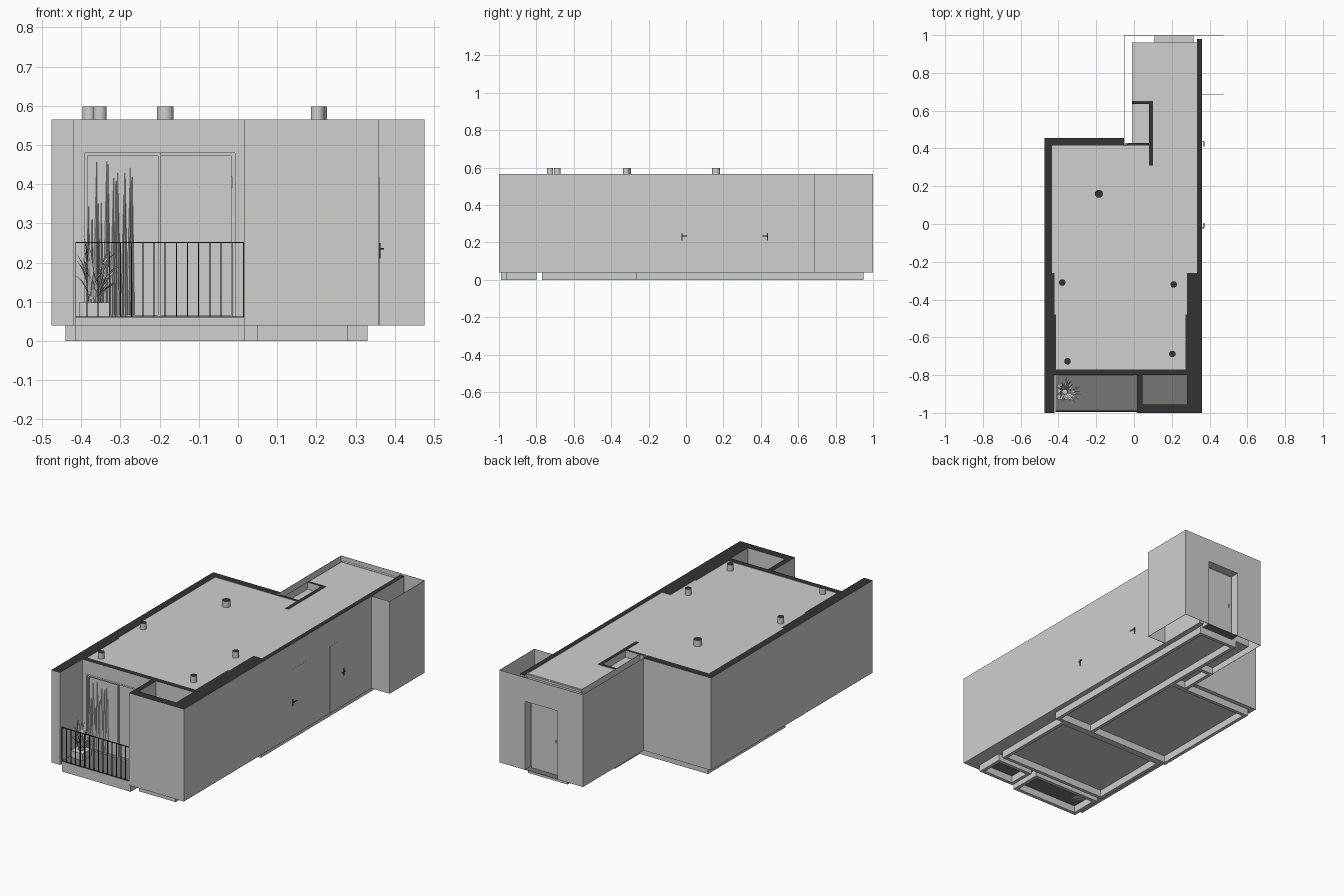
import bpy, bmesh, math, random
from mathutils import Vector

cube = bpy.data.objects.get("Cube")
if cube:
    bpy.data.objects.remove(cube, do_unlink=True)

random.seed(4)
BASE, TOP = 0.04, 0.565        # underside of walls, top of walls
FRONT, BACK = -1.0, 1.0
SIDE = .36                     # outer face of the long right wall
THIN = 0.002


def material(name, r, g, b):
    m = bpy.data.materials.new(name)
    m.use_nodes = True
    m.diffuse_color = (r, g, b, 1)
    m.node_tree.nodes["Principled BSDF"].inputs["Base Color"].default_value = (r, g, b, 1)
    return m


PLASTER = material("plaster_grey", .62, .635, .625)
CUT = material("cut_wall_charcoal", .033, .033, .033)
FLOOR = material("floor_dark_grey", .19, .183, .178)
METAL = material("metal_black", .02, .02, .02)


def finish(name, bm, main, cap=None, caps=lambda n: n.z > 0.9):
    """Make an object; faces whose normal passes the rule get the cap colour."""
    bm.normal_update()
    mesh = bpy.data.meshes.new(name)
    mesh.materials.append(main)
    if cap:
        mesh.materials.append(cap)
        for f in bm.faces:
            f.material_index = int(caps(f.normal))
    bm.to_mesh(mesh)
    bm.free()
    obj = bpy.data.objects.new(name, mesh)
    bpy.context.scene.collection.objects.link(obj)
    return obj


def add_box(bm, x0, x1, y0, y1, z0=BASE, z1=TOP):
    verts = bmesh.ops.create_cube(bm, size=1)["verts"]
    low, high = Vector((x0, y0, z0)), Vector((x1, y1, z1))
    for v in verts:
        v.co = Vector(l + (c + 0.5) * (h - l) for l, h, c in zip(low, high, v.co))


def boxes(name, items, main=PLASTER, cap=None, **rule):
    bm = bmesh.new()
    for item in items:
        add_box(bm, *item)
    return finish(name, bm, main, cap, **rule)


def ring(x0, x1, y0, y1, t=0.02):
    """Four beams around a rectangle, under the floor."""
    return [(x0, x0 + t, y0, y1, 0, BASE), (x1 - t, x1, y0, y1, 0, BASE),
            (x0 + t, x1 - t, y0, y0 + t, 0, BASE), (x0 + t, x1 - t, y1 - t, y1, 0, BASE)]


# Outer walls with dark cut tops
boxes("left_wall", [(-.475, -.42, FRONT, -.26), (-.475, -.435, -.26, .455),
                    (-.42, -.412, -.77, -.48)], cap=CUT)
boxes("right_wall", [(.28, SIDE, FRONT, -.26), (.333, SIDE, -.26, .98),
                     (.272, .28, -.77, -.48)], cap=CUT)
boxes("rear_wall", [(-.435, -.052, .415, .455)], cap=CUT)
boxes("front_shaft_walls", [(.015, .045, FRONT, -.8), (.045, .28, FRONT, -.955)], cap=CUT)

# Wall behind the balcony, with the window opening
WX0, WX1, WZ0, WZ1 = -.4, 0, .05, .488
boxes("balcony_wall", [(-.42, WX0, -.8, -.77), (WX1, .28, -.8, -.77),
                       (WX0, WX1, -.8, -.77, WZ1, TOP),
                       (WX0, WX1, -.8, -.77, BASE, WZ0)], cap=CUT)

# Partitions around the inner shaft
boxes("inner_partitions", [(-.01, .1, .635, .65), (.08, .1, .31, .635),
                           (-.035, .09, .415, .43)], cap=CUT)
boxes("inner_shaft_cover", [(-.008, .08, .43, .635, .52, .525)])

# Entrance hall: thin skins, with a recessed door at the rear
HX = -.052
DX0, DX1, DTOP = .11, .312, .43
boxes("hall_side_skins", [(HX, HX + THIN, .43, BACK), (-.01, -.01 + THIN, .43, .95)])
boxes("hall_rear_skin", [(HX, DX0, BACK - THIN, BACK), (DX1, .475, BACK - THIN, BACK),
                         (DX0, DX1, BACK - THIN, BACK, DTOP, TOP)])
boxes("hall_annex_skin", [(SIDE, .475, .685, .685 + THIN),
                          (.475 - THIN, .475, .685, BACK)])
boxes("hall_inner_wall", [(-.008, .333, .94, .95)])
boxes("entrance_reveal", [(DX0 - THIN, DX0, .95, BACK, BASE, DTOP),
                          (DX1, DX1 + THIN, .95, BACK, BASE, DTOP),
                          (DX0, DX1, .95, BACK, DTOP, DTOP + THIN)])
boxes("entrance_threshold", [(DX0, DX1, .95, BACK, BASE, BASE + THIN)], FLOOR)
boxes("entrance_door", [(DX0 + .012, DX1 - .012, .95, .962, BASE + THIN, DTOP - .012)])

# Ceiling, level with the wall tops
boxes("ceiling", [(-.435, .333, -.77, .415, .55, TOP - .002),
                  (.1, .333, .415, .96, .55, TOP - .002),
                  (-.01, .1, .65, .96, .55, TOP - .002)])

# Floors: plaster underside indoors, dark on both sides outdoors
both = dict(cap=FLOOR, caps=lambda n: abs(n.z) > 0.9)
boxes("room_floor", [(-.435, .333, -.77, .42, BASE, .06),
                     (-.008, .333, .42, .94, BASE, .06)], cap=FLOOR)
boxes("balcony_floor", [(-.415, .015, -.995, -.8, BASE, .06)], **both)
boxes("front_shaft_floor", [(.045, .28, -.955, -.8, BASE, .06)], **both)

# Foundation beams under each room
beams = [(-.415, .018, -.99, -.8), (.05, .28, -.96, -.8), (-.415, .28, -.77, -.265),
         (-.44, .1, -.265, .43), (.08, .33, -.265, .95), (-.01, .1, .42, .65)]
boxes("foundation_beams", [b for room in beams for b in ring(*room)])

# Sliding window: frame, two sashes and glass
T = .008
MID = (WX0 + WX1) / 2


def frame(x0, x1, z0, z1, y0, y1, t=T):
    return [(x0, x0 + t, y0, y1, z0, z1), (x1 - t, x1, y0, y1, z0, z1),
            (x0 + t, x1 - t, y0, y1, z0, z0 + t), (x0 + t, x1 - t, y0, y1, z1 - t, z1)]


boxes("window_frame", frame(WX0, WX1, WZ0, WZ1, -.802, -.78))
boxes("window_sashes", frame(WX0 + T, MID + T / 2, WZ0 + T, WZ1 - T, -.795, -.787)
      + frame(MID - T / 2, WX1 - T, WZ0 + T, WZ1 - T, -.79, -.782))
boxes("window_glass", [(WX0 + T, WX1 - T, -.786, -.782, WZ0 + T, WZ1 - T)])
boxes("window_handle", [(-.018, -.014, -.8, -.79, .39, .42)])

# Curtain folds standing against the glass
bm = bmesh.new()
for i in range(14):
    x = -.38 + i * .0085
    tip = random.uniform(.33, .48)
    w = random.uniform(.004, .008)
    foot = [bm.verts.new(p) for p in ((x - w, -.786, .06), (x, -.796, .06), (x + w, -.786, .06))]
    peak = bm.verts.new((x + random.uniform(-.005, .005), -.787, tip))
    for a, b in zip(foot, foot[1:]):
        bm.faces.new((a, b, peak))
finish("curtain_folds", bm, PLASTER)

# Balcony railing
RX0, RX1, RY, RTOP = -.415, .015, -.99, .253
B = .0012
bars = [(RX0, RX1, RY - .003, RY + .003, RTOP - .003, RTOP),
        (RX0, RX1, RY - B, RY + B, .06, .062)]
count = 15
for i in range(count + 1):
    x = RX0 + B + (RX1 - RX0 - 2 * B) * i / count
    bars.append((x - B, x + B, RY - .003, RY + .003, .06, RTOP))
boxes("balcony_railing", bars, METAL)

# Planter with broad arching leaves
PX, PY = -.367, -.888
boxes("planter", [(PX - .038, PX + .038, PY - .04, PY + .04, BASE, .098)])
bm = bmesh.new()
for i in range(46):
    angle = random.uniform(0, math.tau)
    out = Vector((math.cos(angle), math.sin(angle), 0))
    side = Vector((-out.y, out.x, 0))
    reach, height = random.uniform(.015, .08), random.uniform(.07, .19)
    if out.x < 0:
        reach *= .5
    rows = []
    for step in range(5):
        t = step / 4
        p = Vector((PX, PY, .095)) + out * (.012 + reach * t * t)
        p.z += height * (t - .3 * t ** 3 * reach / .085)
        w = .008 * (1 - t) ** .6 + .0003
        rows.append([bm.verts.new(p + side * s * w) for s in (-1, 1)])
    for (a, b), (c, d) in zip(rows, rows[1:]):
        bm.faces.new((a, b, d, c))
finish("plant_leaves", bm, PLASTER)

# Roof pipes with dark ends
for i, (x, y, r) in enumerate([(-.186, .16, .021), (-.38, -.31, .017), (.21, -.32, .017),
                               (-.352, -.727, .017), (.203, -.688, .017)]):
    bm = bmesh.new()
    bmesh.ops.create_cone(bm, cap_ends=True, segments=24, radius1=r, radius2=r, depth=.05)
    bmesh.ops.translate(bm, verts=bm.verts, vec=(x, y, .573))
    pipe = finish("roof_pipe_%d" % i, bm, PLASTER, CUT)
    bpy.context.view_layer.objects.active = pipe
    pipe.select_set(True)
    bpy.ops.object.shade_smooth_by_angle()
    pipe.select_set(False)

# Flush side doors with lever handles, mirrored about the space between them
for name, edge, s in (("front_side", -.035, 1), ("rear_side", .45, -1)):
    y0, y1 = sorted((edge, edge + s * .14))
    boxes(name + "_door", [(SIDE - .004, SIDE + .0005, y0, y1, BASE, .42)])
    h = edge + s * .014
    l0, l1 = sorted((h, h + s * .026))
    boxes(name + "_handle", [(SIDE, SIDE + .003, h - .002, h + .002, .21, .25),
                             (SIDE + .003, SIDE + .01, h - .002, h + .002, .233, .237),
                             (SIDE + .009, SIDE + .012, l0, l1, .233, .237)], METAL)
boxes("entrance_handle", [(.14, .144, .96, .966, .222, .242)], METAL)
